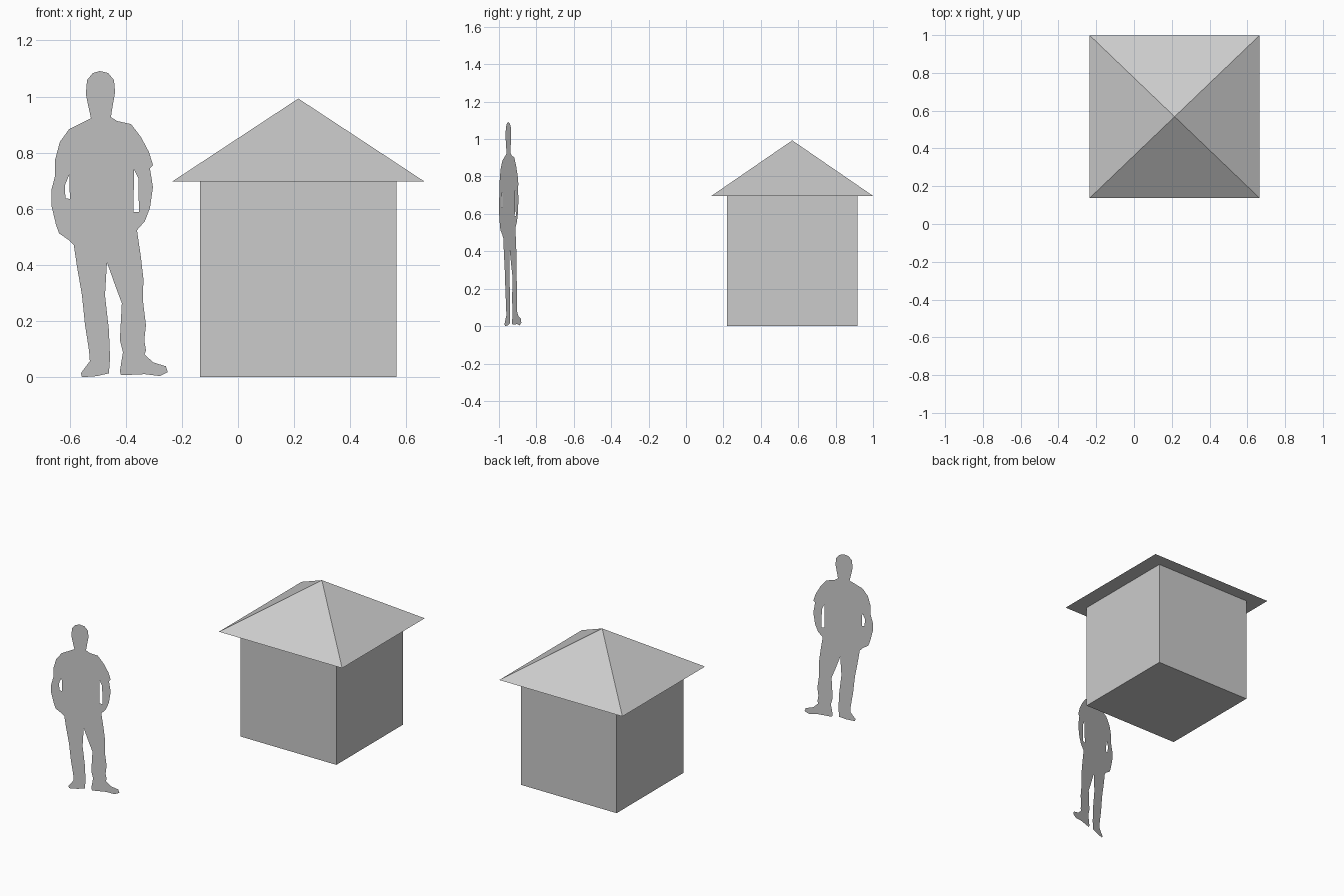
import bpy, bmesh, math
from mathutils import Matrix, Vector

CENTRE = (0.215, 0.568)
WALL_H = 0.697
APEX_Z = 0.993


def add_object(name, bm):
    mesh = bpy.data.meshes.new(name)
    bm.to_mesh(mesh)
    bm.free()
    obj = bpy.data.objects.new(name, mesh)
    bpy.context.collection.objects.link(obj)
    return obj


# Hut walls: plain box
bm = bmesh.new()
bmesh.ops.create_cube(bm, size=1, matrix=Matrix.Translation((*CENTRE, WALL_H / 2))
                      @ Matrix.Diagonal((0.70, 0.697, WALL_H, 1)))
add_object("hut_walls", bm)

# Roof: four-sided pyramid with overhanging eaves
bm = bmesh.new()
bmesh.ops.create_cone(bm, cap_ends=True, segments=4, radius1=math.sqrt(0.5), radius2=0, depth=1,
                      matrix=Matrix.Translation((*CENTRE, (WALL_H + APEX_Z) / 2))
                      @ Matrix.Diagonal((0.90, 0.862, APEX_Z - WALL_H, 1))
                      @ Matrix.Rotation(math.pi / 4, 4, 'Z'))
bmesh.ops.remove_doubles(bm, verts=bm.verts, dist=1e-5)
add_object("pyramid_roof", bm)

# Standing figure: flat cut-out, outline as (x, z), clockwise from top of head
outline = [
    (-.492, 1.091), (-.463, 1.084), (-.442, 1.059), (-.438, 1.016), (-.446, .97), (-.453, .927),
    (-.431, .913), (-.381, .902), (-.346, .856), (-.317, .802), (-.303, .756), (-.314, .745),
    (-.303, .677), (-.314, .602), (-.332, .556), (-.36, .524), (-.346, .428), (-.337, .35),
    (-.339, .275), (-.328, .185), (-.334, .132), (-.328, .096), (-.333, .082), (-.303, .053),
    (-.257, .039), (-.25, .018), (-.278, .004), (-.332, .011), (-.417, .007), (-.421, .021),
    (-.41, .089), (-.421, .132), (-.414, .264), (-.438, .328), (-.467, .41),
    (-.474, .292), (-.46, .168), (-.456, .068), (-.46, .014), (-.503, .004), (-.556, 0),
    (-.56, .014), (-.528, .057), (-.531, .096), (-.545, .185), (-.556, .292), (-.574, .396),
    (-.585, .47), (-.602, .488), (-.638, .513), (-.649, .545), (-.665, .613), (-.665, .667),
    (-.652, .717), (-.652, .774), (-.635, .838), (-.602, .884), (-.524, .923), (-.535, .973),
    (-.542, 1.009), (-.538, 1.059), (-.517, 1.084)]
# Gaps between the arms and the body
arm_gaps = [
    [(-.601, .722), (-.617, .684), (-.615, .638), (-.599, .635)],
    [(-.371, .742), (-.355, .709), (-.353, .588), (-.372, .588)]]

bm = bmesh.new()
for loop in [outline] + arm_gaps:
    # The card is turned slightly, so depth grows with x
    verts = [bm.verts.new((x, -1 + (x + 0.665) * 0.288, z)) for x, z in loop]
    for a, b in zip(verts, verts[1:] + verts[:1]):
        bm.edges.new((a, b))
bmesh.ops.triangle_fill(bm, use_beauty=True, edges=bm.edges[:],
                        normal=Vector((0.277, -0.961, 0)))
add_object("standing_figure_cutout", bm)
